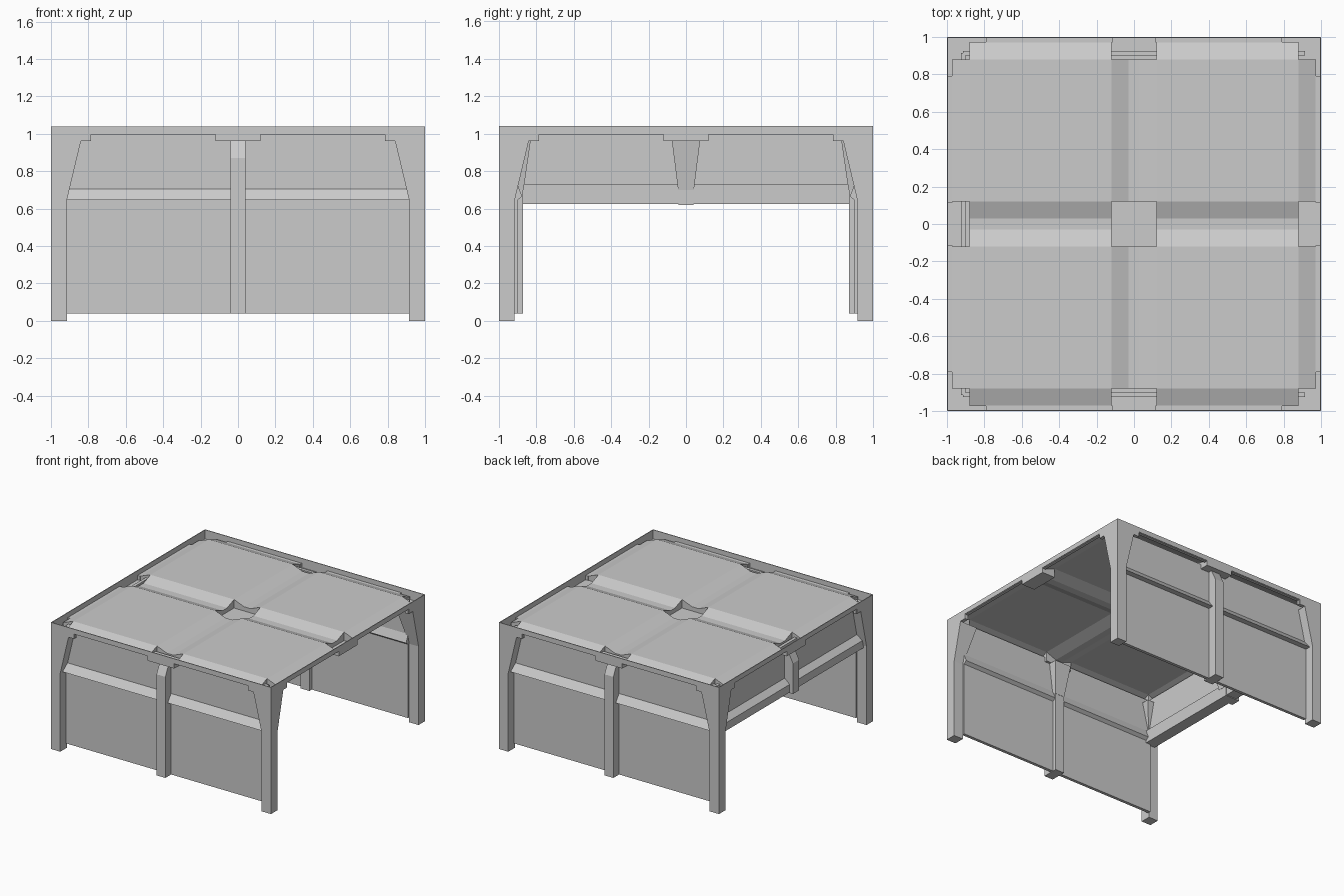
import bpy, bmesh, math
from mathutils import Matrix

if "Cube" in bpy.data.objects:
    bpy.data.objects.remove(bpy.data.objects["Cube"], do_unlink=True)

GREY = bpy.data.materials.new("plain_grey")
GREY.use_nodes = True
GREY.diffuse_color = (0.6, 0.6, 0.6, 1)
GREY.node_tree.nodes["Principled BSDF"].inputs["Base Color"].default_value = (0.6, 0.6, 0.6, 1)

TOP, SHELF, CAP = 1.04, 1.0, 0.96


def finish(name, bm, turn=0):
    """Turn the mesh by quarter turns round z and make it an object."""
    bmesh.ops.recalc_face_normals(bm, faces=bm.faces)
    bm.transform(Matrix.Rotation(turn * math.pi / 2, 4, "Z"))
    mesh = bpy.data.meshes.new(name)
    bm.to_mesh(mesh)
    bm.free()
    mesh.materials.append(GREY)
    obj = bpy.data.objects.new(name, mesh)
    bpy.context.collection.objects.link(obj)
    return obj


def extrude(name, outline, place, a, b, turn=0):
    """Sweep a 2D outline from a to b; place maps (u, v, t) to a point."""
    bm = bmesh.new()
    low = [bm.verts.new(place(u, v, a)) for u, v in outline]
    high = [bm.verts.new(place(u, v, b)) for u, v in outline]
    bm.faces.new(low)
    bm.faces.new(high)
    n = len(outline)
    for i in range(n):
        j = (i + 1) % n
        bm.faces.new((low[i], low[j], high[j], high[i]))
    return finish(name, bm, turn)


def along_x(u, v, t):
    return (t, u, v)


def along_y(u, v, t):
    return (u, t, v)


def frustum(name, low, high, z0, z1, turn=0):
    """Block between two rectangles (x0, x1, y0, y1) at two heights."""
    bm = bmesh.new()
    rings = []
    for (x0, x1, y0, y1), z in ((low, z0), (high, z1)):
        rings.append([bm.verts.new(p) for p in
                      ((x0, y0, z), (x1, y0, z), (x1, y1, z), (x0, y1, z))])
    bm.faces.new(rings[0])
    bm.faces.new(rings[1])
    for i in range(4):
        j = (i + 1) % 4
        bm.faces.new((rings[0][i], rings[0][j], rings[1][j], rings[1][i]))
    return finish(name, bm, turn)


def box(name, x0, x1, y0, y1, z0, z1, turn=0):
    return frustum(name, (x0, x1, y0, y1), (x0, x1, y0, y1), z0, z1, turn)


# Ceiling: four raised panels, sunken channels between, open pockets at the joints
def build_ceiling():
    half = [0.03, 0.12, 0.88, 0.97]
    grid = [-h for h in reversed(half)] + half
    bm = bmesh.new()

    def raised(c):
        return 0.1 < abs(c) < 0.9

    def joint(c):
        return abs(c) < 0.12 or abs(c) > 0.88

    verts = [[bm.verts.new((x, y, 1.035 if raised(x) and raised(y) else SHELF))
              for y in grid] for x in grid]
    pockets = []
    last = len(grid) - 1
    for i in range(last):
        for j in range(last):
            face = bm.faces.new((verts[i][j], verts[i + 1][j],
                                 verts[i + 1][j + 1], verts[i][j + 1]))
            mid = face.calc_center_median()
            if joint(mid.x) and joint(mid.y):
                pockets.append(face)
    rims = [e for e in bm.edges if len(e.link_faces) == 2
            and sum(f in pockets for f in e.link_faces) == 1]
    bmesh.ops.delete(bm, geom=pockets, context="FACES_ONLY")
    walls = bmesh.ops.extrude_edge_only(bm, edges=rims)["geom"]
    for v in walls:
        if isinstance(v, bmesh.types.BMVert):
            v.co.z = CAP
    loose = [v for v in bm.verts if not v.link_faces]
    bmesh.ops.delete(bm, geom=loose, context="VERTS")
    return finish("ceiling", bm)


build_ceiling()
box("centre_pocket_floor", -0.12, 0.12, -0.12, 0.12, CAP, 0.965)

# Stepped fascia outline, deeper at its ends and middle
right_half = [(1, TOP), (1, CAP), (0.79, CAP), (0.79, SHELF), (0.12, SHELF), (0.12, CAP)]
fascia = right_half + [(-x, z) for x, z in reversed(right_half)]

# Sill profiles
wall_sill = [(-0.925, 0.705), (-0.97, 0.645), (-0.90, 0.645), (-0.875, 0.665), (-0.90, 0.73)]
beam_sill = [(-0.925, 0.73), (-0.97, 0.69), (-0.97, 0.625), (-0.875, 0.625),
             (-0.875, 0.73)]

SIDES = ["front", "left", "back", "right"]
for k, side in enumerate(SIDES):
    # Top edge with its thin shelf and pocket floors
    extrude(side + "_fascia", fascia, along_y, -1, -0.994, k)
    box(side + "_cap_floor", -0.12, 0.12, -0.995, -0.88, CAP, 0.965, k)
    for s, end in ((-1, "a"), (1, "b")):
        lo, hi = sorted((s * 0.12, s * 0.79))
        box(f"{side}_shelf_{end}", lo, hi, -0.995, -0.97, 0.996, SHELF, k)
        lo, hi = sorted((s * 0.79, s * 0.88))
        box(f"{side}_tab_floor_{end}", lo, hi, -0.995, -0.97, CAP, 0.965, k)
        box(f"{side}_tab_wall_{end}", lo, hi, -0.974, -0.97, CAP, SHELF, k)
        for tag, c in (("tab_end", 0.788), ("cap_side", 0.118)):
            box(f"{side}_{tag}_{end}", s * c - 0.002, s * c + 0.002,
                -0.995, -0.97, CAP, SHELF, k)

    # Corner post with a flared head
    box(side + "_corner_post", -1, -0.915, -1, -0.915, 0, 0.645, k)
    frustum(side + "_corner_bracket", (-1, -0.915, -1, -0.915),
            (-1, -0.84, -1, -0.84), 0.645, CAP, k)
    box(side + "_corner_cap_floor", -0.995, -0.88, -0.995, -0.88, CAP, 0.965, k)

    if side == "left":
        continue  # this side stays open

    # Wall panels, sill and middle post
    full = side != "right"
    base = 0.04 if full else 0.62
    box(side + "_upper_panel", -0.915, 0.915, -0.925, -0.90, 0.70, SHELF, k)
    extrude(side + "_sill", wall_sill if full else beam_sill,
            along_x, -0.915, 0.915, k)
    if full:
        box(side + "_lower_wall", -0.915, 0.915, -0.925, -0.90, base, 0.65, k)
    post = [(-1, base), (-1, 0.87), (-0.955, CAP), (-0.87, CAP), (-0.87, base)]
    extrude(side + "_middle_post", post, along_x, -0.04, 0.04, k)
    frustum(side + "_middle_bracket", (-0.042, 0.042, -0.91, -0.868),
            (-0.075, 0.075, -0.91, -0.83), 0.70, CAP, k)
